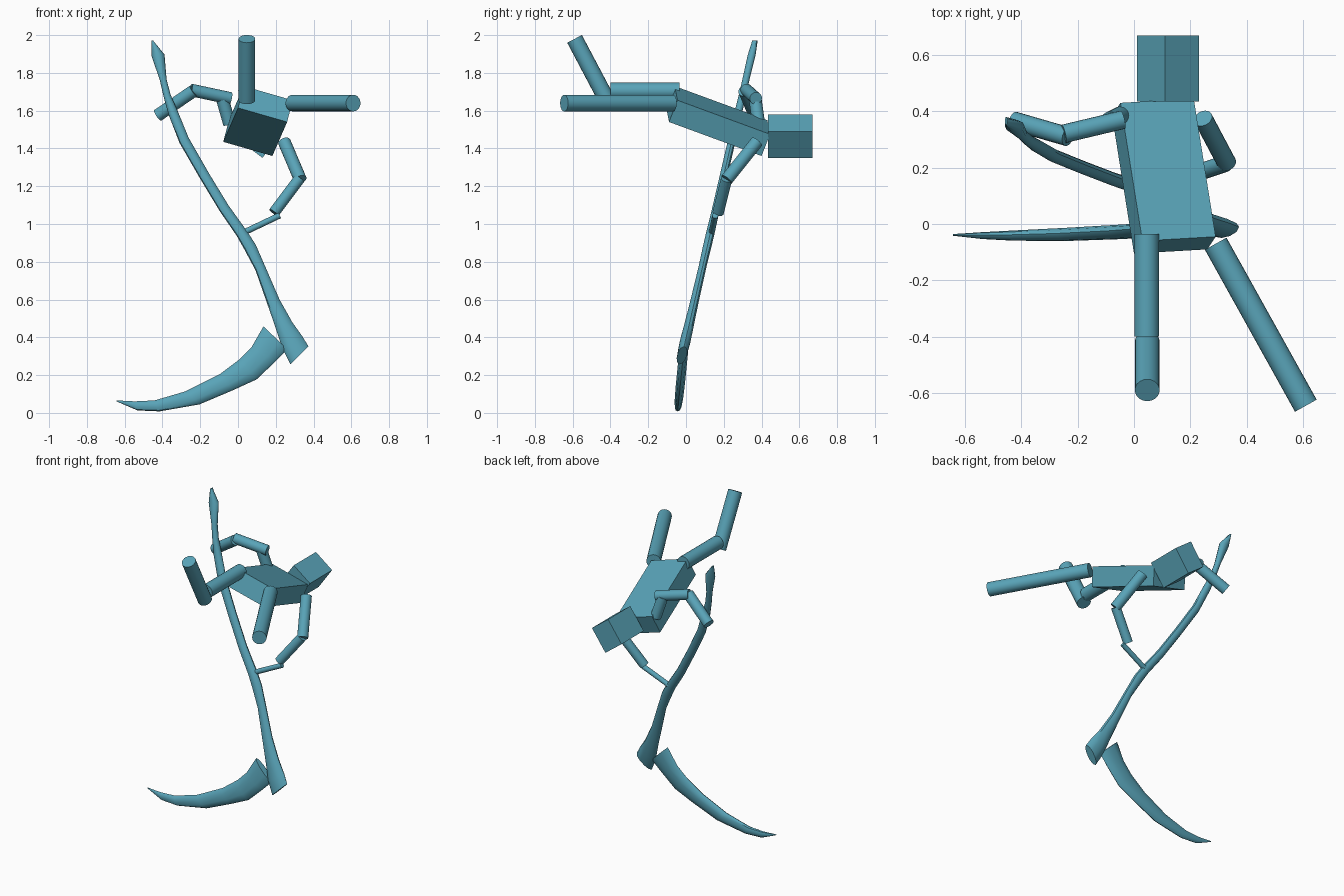
import bpy
import bmesh
import math
from mathutils import Vector, Matrix

if "Cube" in bpy.data.objects:
    bpy.data.objects.remove(bpy.data.objects["Cube"])

blue = bpy.data.materials.new("steel_blue")
blue.use_nodes = True
blue.diffuse_color = (0.1, 0.37, 0.48, 1)
blue.node_tree.nodes["Principled BSDF"].inputs["Base Color"].default_value = blue.diffuse_color


def finish(name, bm, smooth=True):
    bmesh.ops.recalc_face_normals(bm, faces=bm.faces)
    mesh = bpy.data.meshes.new(name)
    bm.to_mesh(mesh)
    bm.free()
    mesh.materials.append(blue)
    obj = bpy.data.objects.new(name, mesh)
    bpy.context.collection.objects.link(obj)
    if smooth:
        bpy.ops.object.select_all(action="DESELECT")
        obj.select_set(True)
        bpy.context.view_layer.objects.active = obj
        bpy.ops.object.shade_smooth_by_angle(angle=math.radians(40))
    return obj


def box(name, corner, across, along, up):
    """Box from a corner and its three edge vectors."""
    across, along, up = Vector(across), Vector(along), Vector(up)
    bm = bmesh.new()
    bmesh.ops.create_cube(bm, size=1)
    frame = Matrix((across, along, up)).transposed().to_4x4()
    frame.translation = Vector(corner) + (across + along + up) / 2
    bm.transform(frame)
    return finish(name, bm, smooth=False)


def rod(name, start, end, radius):
    """Capped cylinder between two points."""
    start, end = Vector(start), Vector(end)
    axis = end - start
    bm = bmesh.new()
    bmesh.ops.create_cone(bm, cap_ends=True, segments=20, radius1=radius,
                          radius2=radius, depth=axis.length)
    turn = axis.to_track_quat("Z", "Y").to_matrix().to_4x4()
    bm.transform(Matrix.Translation((start + end) / 2) @ turn)
    return finish(name, bm)


def loft(name, stations, depth_at, sides=10):
    """Elliptical sections between paired edge points (x, z, x, z, half depth)."""
    bm = bmesh.new()
    rings = []
    for xa, za, xb, zb, half in stations:
        a = Vector((xa, depth_at(za), za))
        b = Vector((xb, depth_at(zb), zb))
        ring = []
        for i in range(sides):
            t = math.tau * i / sides
            p = (a + b) / 2 + (b - a) / 2 * math.cos(t)
            p.y += half * math.sin(t)
            ring.append(bm.verts.new(p))
        rings.append(ring)
    for low, high in zip(rings, rings[1:]):
        for i in range(sides):
            j = (i + 1) % sides
            bm.faces.new((low[i], low[j], high[j], high[i]))
    bm.faces.new(rings[0])
    bm.faces.new(rings[-1])
    return finish(name, bm)


# Body and head
box("torso", (0, -0.105, 1.615), (0.26, 0.015, -0.075), (-0.078, 0.49, -0.18), (0.03, 0.045, 0.115))
box("head", (0.13, 0.435, 1.35), (0.1, 0, 0.14), (0, 0.235, 0), (-0.12, 0, 0.09))

# Legs
rod("right_thigh", (0.045, -0.035, 1.705), (0.045, -0.4, 1.705), 0.044)
rod("right_shin", (0.047, -0.418, 1.655), (0.047, -0.59, 1.98), 0.044)
rod("left_leg", (0.29, -0.07, 1.64), (0.61, -0.645, 1.64), 0.044)

# Left arm, reaching down to the middle of the shaft
rod("left_upper_arm", (0.245, 0.375, 1.435), (0.33, 0.215, 1.235), 0.034)
rod("left_forearm", (0.325, 0.215, 1.24), (0.19, 0.17, 1.06), 0.03)
rod("left_hand", (0.22, 0.155, 1.045), (0.02, 0.135, 0.95), 0.016)

# Right arm, holding the upper shaft
rod("right_upper_arm", (-0.045, 0.385, 1.53), (-0.085, 0.365, 1.67), 0.034)
rod("right_forearm", (-0.04, 0.37, 1.665), (-0.25, 0.32, 1.71), 0.033)
rod("right_hand", (-0.235, 0.31, 1.705), (-0.425, 0.365, 1.575), 0.034)

# Scythe shaft, curved within one tilted plane
shaft = [
    (-0.458, 1.972, -0.45, 1.972, 0.015),
    (-0.458, 1.89, -0.389, 1.897, 0.022),
    (-0.415, 1.765, -0.378, 1.765, 0.02),
    (-0.394, 1.675, -0.357, 1.685, 0.02),
    (-0.368, 1.58, -0.32, 1.6, 0.022),
    (-0.31, 1.43, -0.262, 1.458, 0.022),
    (-0.204, 1.246, -0.156, 1.272, 0.022),
    (-0.098, 1.07, -0.05, 1.098, 0.022),
    (-0.008, 0.939, 0.045, 0.966, 0.024),
    (0.034, 0.865, 0.093, 0.892, 0.024),
    (0.093, 0.754, 0.135, 0.796, 0.022),
    (0.156, 0.574, 0.22, 0.6, 0.024),
    (0.193, 0.468, 0.288, 0.479, 0.027),
    (0.235, 0.34, 0.341, 0.405, 0.03),
    (0.278, 0.257, 0.373, 0.352, 0.026),
]
loft("scythe_shaft", shaft, lambda z: 0.365 - 0.232 * (1.97 - z))

# Scythe blade, tapering to a point
blade = [
    (0.135, 0.458, 0.262, 0.336, 0.022),
    (0.071, 0.347, 0.198, 0.272, 0.025),
    (0.008, 0.283, 0.098, 0.177, 0.025),
    (-0.098, 0.204, -0.029, 0.119, 0.025),
    (-0.278, 0.114, -0.204, 0.045, 0.023),
    (-0.442, 0.066, -0.415, 0.008, 0.018),
    (-0.548, 0.061, -0.532, 0.013, 0.012),
    (-0.643, 0.066, -0.643, 0.061, 0.003),
]
loft("scythe_blade", blade, lambda z: 0.1 * z - 0.045)
